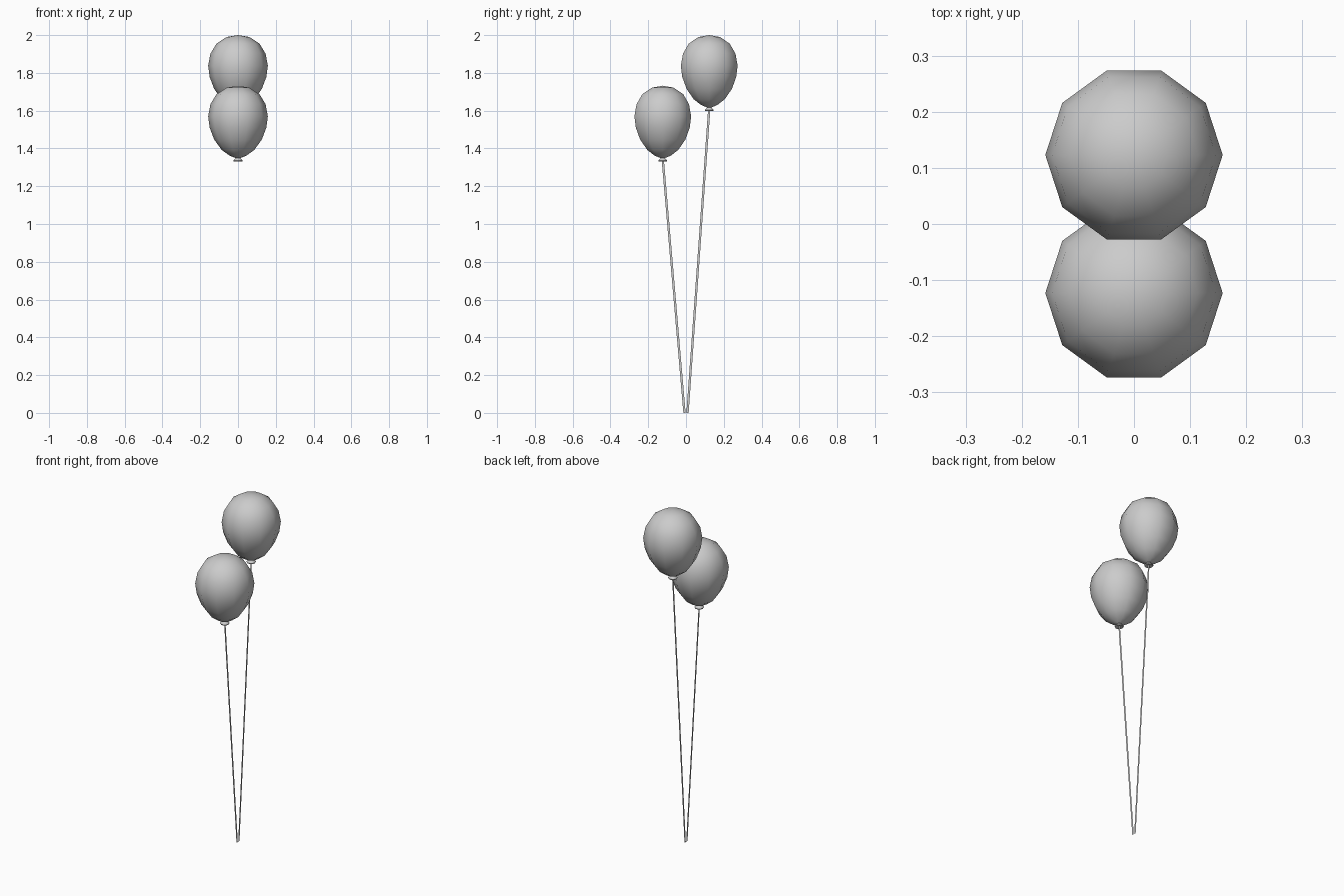
import bpy, bmesh, math

if "Cube" in bpy.data.objects:
    bpy.data.objects.remove(bpy.data.objects["Cube"])

SIDES = 10
# (radius, height below the balloon's top)
BODY = [(0, 0), (0.06, -0.010), (0.114, -0.045), (0.146, -0.098), (0.158, -0.162),
        (0.150, -0.222), (0.126, -0.285), (0.086, -0.340), (0.045, -0.370), (0.012, -0.383)]
KNOT = [(0.010, -0.376), (0.014, -0.386), (0.025, -0.396), (0.023, -0.401), (0, -0.394)]


def finish(name, bm, loc=(0, 0, 0)):
    me = bpy.data.meshes.new(name)
    bm.to_mesh(me)
    bm.free()
    ob = bpy.data.objects.new(name, me)
    ob.location = loc
    bpy.context.collection.objects.link(ob)
    return ob


def lathe(name, profile, loc, angle):
    bm = bmesh.new()
    vs = [bm.verts.new((r, 0, z)) for r, z in profile]
    edges = [bm.edges.new(p) for p in zip(vs, vs[1:])]
    bmesh.ops.spin(bm, geom=vs + edges, cent=(0, 0, 0), axis=(0, 0, 1),
                   angle=2 * math.pi, steps=SIDES, use_merge=True)
    bmesh.ops.remove_doubles(bm, verts=bm.verts, dist=1e-5)
    bmesh.ops.recalc_face_normals(bm, faces=bm.faces)
    ob = finish(name, bm, loc)
    bpy.ops.object.select_all(action='DESELECT')
    ob.select_set(True)
    bpy.context.view_layer.objects.active = ob
    bpy.ops.object.shade_smooth_by_angle(angle=math.radians(angle))


def ribbon(name, y0, y1, top, half=0.006):
    # flat string lying in the x = 0 plane
    bm = bmesh.new()
    pts = [(y0 - half, 0), (y0 + half, 0), (y1 + half, top), (y1 - half, top)]
    bm.faces.new([bm.verts.new((0, y, z)) for y, z in pts])
    finish(name, bm)


# two balloons, each with a knot and a string meeting at the ground
for label, side, top in (("front", -1, 1.732), ("back", 1, 2.0)):
    y = side * 0.123
    lathe(label + "_balloon", BODY, (0, y, top), 60)
    lathe(label + "_knot", KNOT, (0, y, top), 50)
    ribbon(label + "_string", side * 0.008, y, top - 0.392)
